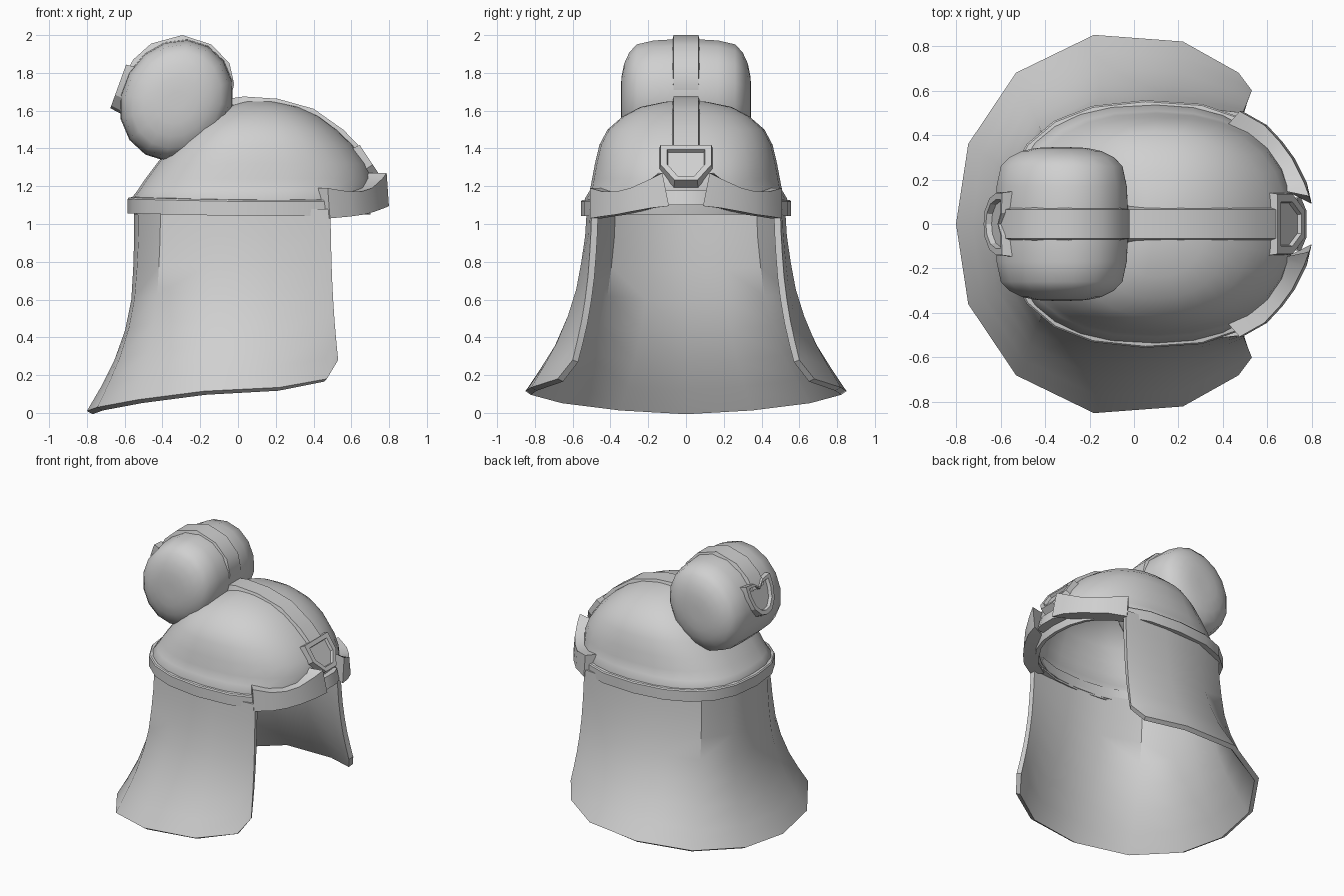
import bpy, bmesh, math
from mathutils import Vector

if "Cube" in bpy.data.objects:
    bpy.data.objects.remove(bpy.data.objects["Cube"])

grey = bpy.data.materials.new("plain grey")
grey.diffuse_color = (0.63, 0.63, 0.63, 1)
grey.use_nodes = True
grey.node_tree.nodes["Principled BSDF"].inputs["Base Color"].default_value = grey.diffuse_color


def make(name, verts, faces, thick=0, angle=35):
    """Mesh object with outward normals, optional inward shell thickness."""
    me = bpy.data.meshes.new(name)
    bm = bmesh.new()
    vs = [bm.verts.new(v) for v in verts]
    for f in faces:
        bm.faces.new([vs[i] for i in f])
    bmesh.ops.remove_doubles(bm, verts=bm.verts, dist=0.0005)
    bmesh.ops.recalc_face_normals(bm, faces=bm.faces)
    if thick:
        out = sum(f.normal.dot(f.calc_center_median() - Vector((0, 0, 0.9))) * f.calc_area()
                  for f in bm.faces)
        if out < 0:
            bmesh.ops.reverse_faces(bm, faces=bm.faces)
    bm.to_mesh(me)
    bm.free()
    ob = bpy.data.objects.new(name, me)
    bpy.context.collection.objects.link(ob)
    me.materials.append(grey)
    if thick:
        m = ob.modifiers.new("shell", 'SOLIDIFY')
        m.thickness, m.offset = thick, -1
    bpy.ops.object.select_all(action='DESELECT')
    ob.select_set(True)
    bpy.context.view_layer.objects.active = ob
    if thick:
        bpy.ops.object.modifier_apply(modifier="shell")
    bpy.ops.object.shade_smooth_by_angle(angle=math.radians(angle))
    return ob


def loft(name, rings, closed=True, caps=True, thick=0, angle=35):
    """Skin a row of equal-length sections."""
    n = len(rings[0])
    verts = [p for r in rings for p in r]
    faces = [(i * n + j, i * n + (j + 1) % n, (i + 1) * n + (j + 1) % n, (i + 1) * n + j)
             for i in range(len(rings) - 1) for j in range(n if closed else n - 1)]
    if caps:
        faces += [tuple(range(n)), tuple(range(len(verts) - n, len(verts)))]
    return make(name, verts, faces, thick, angle)


def spow(v, e):
    return math.copysign(abs(v) ** e, v)


def plan(a, y, xb, xf, cx=0.1):
    """Point on an egg-shaped outline, squarer at the back than the front."""
    e = 0.87 if math.cos(a) > 0 else 0.8
    c = spow(math.cos(a), e)
    return cx + c * ((xf - cx) if c > 0 else (cx - xb)), y * spow(math.sin(a), e)


def badge(name, centre, up, normal, outline, inset, depth, recess):
    """Raised plate with a rim and a sunken centre."""
    c, u, n = Vector(centre), Vector(up).normalized(), Vector(normal).normalized()
    s = Vector((0, 1, 0))
    mid = sum(v for _, v in outline) / len(outline)

    def ring(k, h):
        return [c + s * (y * k) + u * (mid + (v - mid) * k) + n * h for y, v in outline]
    return loft(name, [ring(1.06, -depth), ring(1, 0), ring(inset, 0),
                       ring(inset * 0.95, -recess)], angle=25)


# Hollow dome, flaring into the rim
N = 28
rows = [(1.05, .515, -.55, .70), (1.135, .535, -.565, .715), (1.18, .508, -.53, .72),
        (1.24, .497, -.49, .715), (1.32, .482, -.43, .685), (1.42, .458, -.35, .61),
        (1.50, .415, -.27, .525), (1.57, .335, -.17, .43), (1.62, .24, -.06, .32),
        (1.647, .11, .03, .2)]
rings = [[(*plan(2 * math.pi * j / N, y, b, f), z) for j in range(N)] for z, y, b, f in rows]
n_rows = len(rings)
verts = [p for r in rings for p in r] + [(0.1, 0, 1.655)]
faces = [(i * N + j, i * N + (j + 1) % N, (i + 1) * N + (j + 1) % N, (i + 1) * N + j)
         for i in range(n_rows - 1) for j in range(N)]
faces += [((n_rows - 1) * N + j, (n_rows - 1) * N + (j + 1) % N, len(verts) - 1) for j in range(N)]
make("dome", verts, faces, thick=0.03, angle=60)

# Rim band round the sides and back
sections = []
for k in range(15):
    a = math.radians(57 + 246 * k / 14)
    dz = 0.014 * max(0, -math.cos(a))
    o, o2, i = (plan(a, .557, -.585, .75), plan(a, .55, -.578, .745), plan(a, .49, -.52, .69))
    sections.append([(*i, 1.042 + dz), (*o, 1.042 + dz), (*o, 1.118 + dz),
                     (*o2, 1.126 + dz), (*i, 1.135 + dz)])
loft("rim_band", sections)

# Flared neck drape: matching top and hem points for one half, back to front
half = [((-.55, 0), (-.80, 0, .01)), ((-.525, .21), (-.745, .36, .03)),
        ((-.41, .40), (-.53, .68, .07)), ((-.14, .51), (-.18, .85, .115)),
        ((.16, .525), (.22, .82, .135)), ((.40, .51), (.47, .68, .18)),
        ((.49, .50), (.53, .60, .28))]
cols = [((t[0], -t[1]), (h[0], -h[1], h[2]), k) for k, (t, h) in list(enumerate(half))[:0:-1]]
cols += [(t, h, k) for k, (t, h) in enumerate(half)]
# Height fraction, flare at the back, flare at the sides
flare = [(0, 0, 0), (.15, .0, .03), (.3, .02, .10), (.45, .06, .19), (.6, .19, .34),
         (.75, .42, .54), (.88, .7, .77), (1, 1, 1)]
rings = []
for s, fb, fs in flare:
    ring = []
    for t, h, k in cols:
        f = fb + (fs - fb) * min(1, k / 3)
        ring.append((t[0] + (h[0] - t[0]) * f, t[1] + (h[1] - t[1]) * f, 1.08 + (h[2] - 1.08) * s))
    rings.append(ring)
loft("neck_drape", rings, closed=False, caps=False, thick=0.035)

# Brow visor halves: outer x, y, inner x, y, bottom z, top z
brow = [(.475, .507, .42, .445, 1.03, 1.19), (.585, .445, .52, .385, 1.04, 1.172),
        (.655, .37, .58, .31, 1.05, 1.172), (.71, .295, .635, .24, 1.065, 1.19),
        (.765, .185, .68, .17, 1.085, 1.24), (.787, .125, .69, .145, 1.095, 1.27)]
for side, sg in (("left", 1), ("right", -1)):
    secs = [[(ix, sg * iy, zb), (ox + .012, sg * (oy - (.035 if k == 5 else 0)), zb),
             (ox, sg * oy, zt), (ix, sg * iy, zt)]
            for k, (ox, oy, ix, iy, zb, zt) in enumerate(brow)]
    loft("brow_visor_" + side, secs)

# Small plate between the visor halves
loft("brow_plate", [[(.66, y, 1.1), (x, y, 1.1), (x - .02, y, 1.18), (.66, y, 1.18)]
                    for y, x in ((-.12, .75), (-.06, .775), (.06, .775), (.12, .75))])

# Bun: rounded, slightly tilted barrel lying across the head
u, w = Vector((.5, 0, .866)), Vector((-.866, 0, .5))
c = Vector((-.325, 0, 1.655))
barrel = [(.345, .15), (.342, .38), (.328, .6), (.30, .79), (.26, .92), (.17, .985), (.08, 1)]
prof = [(-y, r) for y, r in barrel] + [(0, 1)] + [(y, r) for y, r in barrel[::-1]]
rings = [[c + Vector((0, y, 0)) + u * (.332 * r * math.cos(2 * math.pi * j / 16))
          + w * (.292 * r * math.sin(2 * math.pi * j / 16)) for j in range(16)] for y, r in prof]
loft("hair_bun", rings, angle=60)

# Crest strip running over dome and bun
path = [(.648, 1.405), (.56, 1.497), (.40, 1.61), (.21, 1.663), (.03, 1.675),
        (-.04, 1.665), (-.02, 1.74), (-.045, 1.85), (-.14, 1.95), (-.295, 2.0), (-.46, 1.955),
        (-.555, 1.87), (-.60, 1.79)]
secs = []
for k, (x, z) in enumerate(path):
    a, b = path[max(k - 1, 0)], path[min(k + 1, len(path) - 1)]
    t = Vector((b[0] - a[0], 0, b[1] - a[1])).normalized()
    n = Vector((t.z, 0, -t.x))
    p = Vector((x, 0, z))
    secs.append([p - n * d + Vector((0, y, 0))
                 for y, d in ((-.08, .05), (-.065, 0), (.065, 0), (.08, .05))])
loft("crest_strip", secs)

# Front shield badge
shield = [(-.135, .125), (.135, .125), (.135, .0), (.06, -.1), (-.06, -.1), (-.135, .0)]
badge("front_badge", (.713, 0, 1.315), (-.55, 0, .83), (.83, 0, .55), shield, .74, .06, .02)

# Cupped clasp at the back of the bun, notched at the top
cup = [(0, .06), (.05, .10), (.14, .11), (.14, .03), (.115, -.06), (.06, -.12), (0, -.135)]
cup += [(-y, v) for y, v in cup[-2:0:-1]]
badge("back_clasp", (-.63, 0, 1.74), (.34, 0, .94), (-.94, 0, .34), cup, .78, .06, .025)
